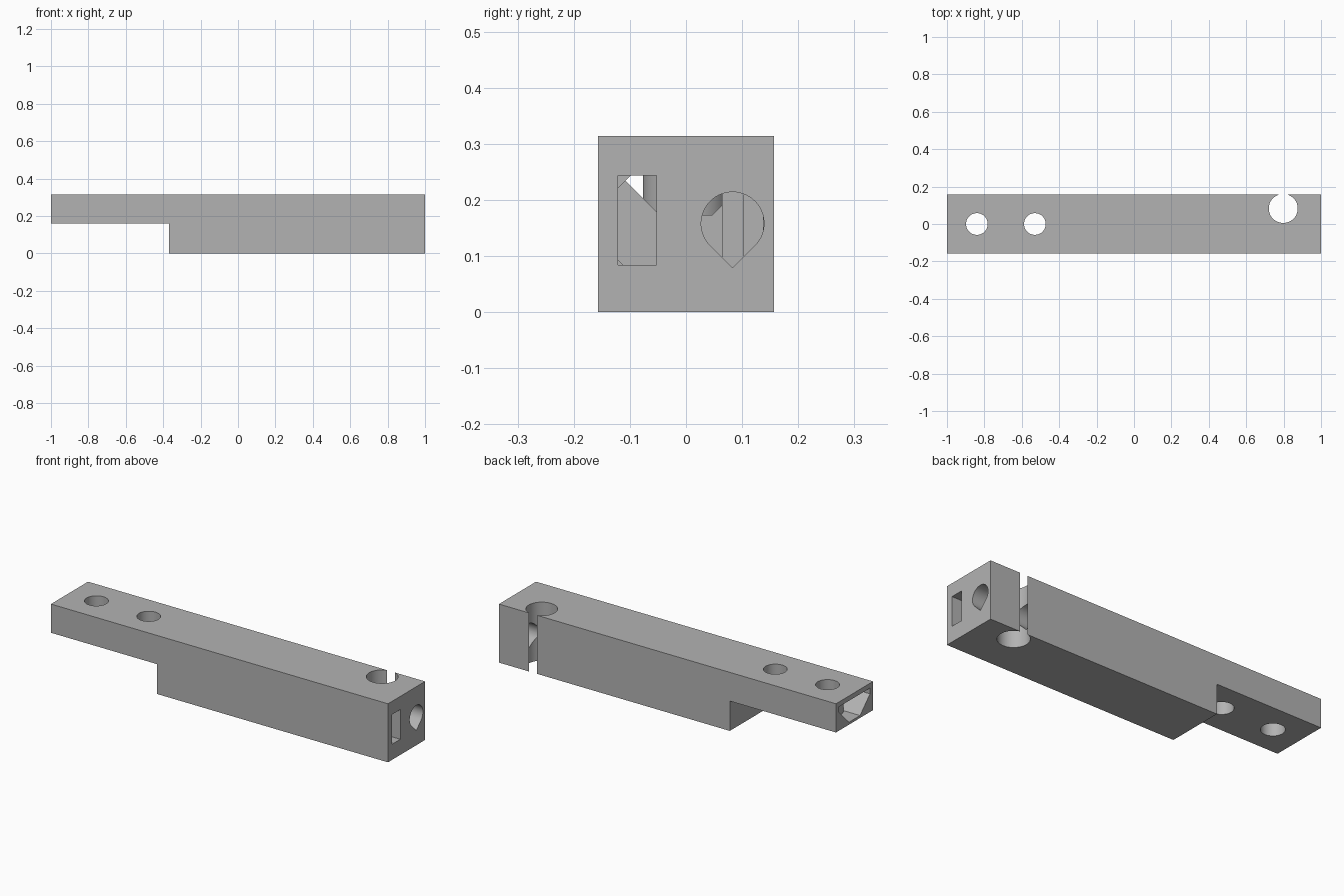
import bpy
import math

if "Cube" in bpy.data.objects:
    bpy.data.objects.remove(bpy.data.objects["Cube"], do_unlink=True)

HALF, TOP, STEP_X, STEP_Z, MID = 0.157, 0.314, -0.37, 0.16, 0.157
SCREWS = (-0.84, -0.53)

grey = bpy.data.materials.new("plain grey")
grey.use_nodes = True
grey.diffuse_color = (0.45, 0.45, 0.45, 1)
grey.node_tree.nodes["Principled BSDF"].inputs["Base Color"].default_value = grey.diffuse_color


def prism(name, profile, axis, start, end):
    """Extrude a closed profile along x (points are y, z) or y (points are x, z)."""
    def place(p, t):
        return (t, p[0], p[1]) if axis == "x" else (p[0], t, p[1])
    n = len(profile)
    verts = [place(p, t) for t in (start, end) for p in profile]
    faces = [tuple(range(n)), tuple(range(n, 2 * n))]
    faces += [(i, (i + 1) % n, n + (i + 1) % n, n + i) for i in range(n)]
    mesh = bpy.data.meshes.new(name)
    mesh.from_pydata(verts, [], faces)
    obj = bpy.data.objects.new(name, mesh)
    bpy.context.collection.objects.link(obj)
    bpy.context.view_layer.objects.active = obj
    bpy.ops.object.select_all(action="DESELECT")
    obj.select_set(True)
    bpy.ops.object.mode_set(mode="EDIT")
    bpy.ops.mesh.select_all(action="SELECT")
    bpy.ops.mesh.normals_make_consistent(inside=False)
    bpy.ops.object.mode_set(mode="OBJECT")
    return obj


def box(name, x0, x1, y0, y1, z0, z1):
    return prism(name, [(y0, z0), (y1, z0), (y1, z1), (y0, z1)], "x", x0, x1)


def post(name, x, y, radius, z0, z1):
    bpy.ops.mesh.primitive_cylinder_add(vertices=64, radius=radius, depth=z1 - z0,
                                        location=(x, y, (z0 + z1) / 2))
    bpy.context.object.name = name
    return bpy.context.object


def combine(target, tool, operation):
    mod = target.modifiers.new(operation, "BOOLEAN")
    mod.operation, mod.object, mod.solver = operation, tool, "EXACT"
    bpy.context.view_layer.objects.active = target
    bpy.ops.object.modifier_apply(modifier=mod.name)
    bpy.data.objects.remove(tool, do_unlink=True)


# Stepped bar
body = prism("stepped_bar", [(-1, STEP_Z), (STEP_X, STEP_Z), (STEP_X, 0), (1, 0), (1, TOP), (-1, TOP)],
             "y", -HALF, HALF)

# Hollow interior: chamfered channel in the thin arm, eight-sided cavity in the thick part
arm = [(0.047, 0.173), (0.131, 0.257), (0.131, 0.288)]
arm += [(-y, z) for y, z in reversed(arm)]
combine(body, prism("arm_channel", arm, "x", -1.1, -0.3), "DIFFERENCE")
side = [(0.054, MID - 0.131), (0.137, MID - 0.048), (0.137, MID + 0.048), (0.054, MID + 0.131)]
side += [(-y, z) for y, z in reversed(side)]
combine(body, prism("main_cavity", side, "x", -0.344, 0.66), "DIFFERENCE")

# Screw bosses and the inner rib
for x in SCREWS:
    combine(body, post("screw_boss", x, 0, 0.077, 0.165, 0.3), "UNION")
combine(body, box("inner_rib", 0.4, 0.44, 0.064, 0.103, 0.01, 0.3), "UNION")

# Screw holes, and the large hole that breaks out through the back
for x in SCREWS:
    combine(body, post("screw_hole", x, 0, 0.058, -0.1, 0.5), "DIFFERENCE")
combine(body, post("large_hole", 0.798, 0.083, 0.0775, -0.1, 0.5), "DIFFERENCE")

# Slot and teardrop hole in the thick end
combine(body, box("end_slot", 0.6, 1.1, -0.121, -0.053, 0.084, 0.243), "DIFFERENCE")
cy, cz, r = 0.083, 0.158, 0.056
drop = [(cy, cz - r * math.sqrt(2))]
for i in range(41):
    a = math.radians(-45 + 270 * i / 40)
    drop.append((cy + r * math.cos(a), cz + r * math.sin(a)))
combine(body, prism("teardrop_hole", drop, "x", 0.6, 1.1), "DIFFERENCE")

# Finish
body.data.materials.clear()
body.data.materials.append(grey)
for face in body.data.polygons:
    face.material_index = 0
bpy.ops.object.select_all(action="DESELECT")
body.select_set(True)
bpy.context.view_layer.objects.active = body
bpy.ops.object.shade_smooth_by_angle(angle=math.radians(30))
